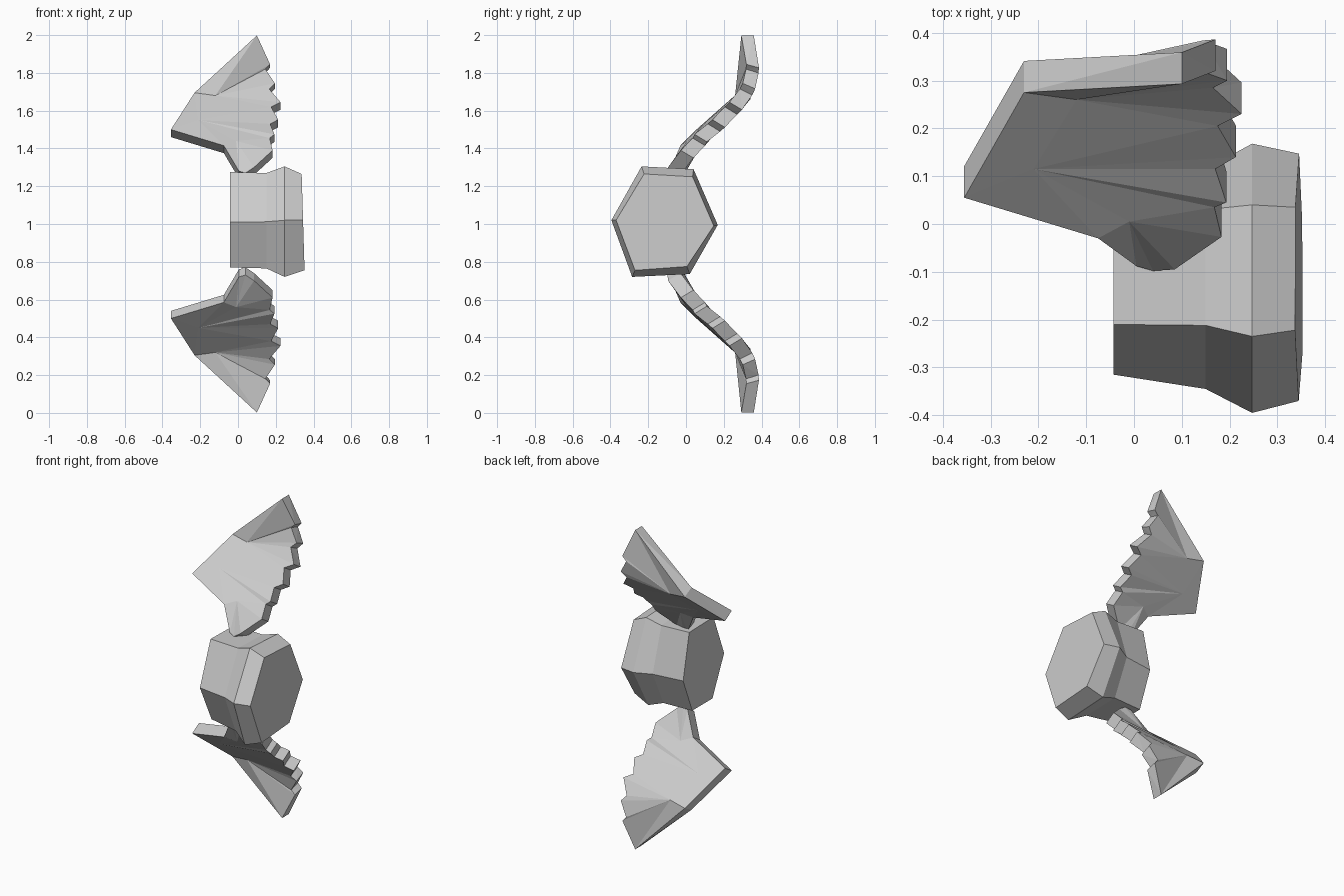
import bpy, bmesh
from mathutils import Vector

cube = bpy.data.objects.get("Cube")
if cube:
    bpy.data.objects.remove(cube, do_unlink=True)

grey = bpy.data.materials.new("plain grey")
grey.use_nodes = True
colour = (0.6, 0.6, 0.6, 1)
grey.diffuse_color = colour
grey.node_tree.nodes["Principled BSDF"].inputs["Base Color"].default_value = colour


def finish(name, bm):
    """Turn a bmesh into a flat shaded object with outward faces."""
    bmesh.ops.recalc_face_normals(bm, faces=bm.faces)
    mesh = bpy.data.meshes.new(name)
    bm.to_mesh(mesh)
    bm.free()
    mesh.materials.append(grey)
    obj = bpy.data.objects.new(name, mesh)
    bpy.context.collection.objects.link(obj)
    return obj


# Body: a six-sided section lofted along x, flaring towards the left end
flare = [(-.395, 1.02), (-.235, 1.305), (.04, 1.29), (.168, .995), (.02, .735), (-.285, .72)]
narrow = [(-.315, 1.01), (-.21, 1.275), (.03, 1.27), (.09, .99), (0, .77), (-.2, .77)]
waist = [(-.345, 1.012), (-.212, 1.27), (.03, 1.262), (.115, .99), (.01, .77), (-.24, .765)]
cap = [(-.37, 1.02), (-.222, 1.265), (.035, 1.25), (.147, .99), (.005, .775), (-.27, .755)]
bm = bmesh.new()
rings = []
for x, tilt, section in ((-.043, 0, narrow), (.15, 0, waist), (.247, 0, flare), (.345, -.03, cap)):
    rings.append([bm.verts.new((x + tilt * (z - 1), y, z)) for y, z in section])
for a, b in zip(rings, rings[1:]):
    for i in range(6):
        j = (i + 1) % 6
        bm.faces.new((a[i], a[j], b[j], b[i]))
bm.faces.new(rings[0])
bm.faces.new(rings[-1])
finish("body", bm)

# Wing: named points of the front surface, joined into creased panels
points = {
    "tip": (.1, .293, 1.998), "shoulder": (-.23, .275, 1.695), "lead": (-.355, .055, 1.5),
    "elbow": (-.075, -.03, 1.415), "root_a": (.005, -.088, 1.28), "root_b": (.04, -.098, 1.27),
    "root_c": (.085, -.095, 1.3), "upper": (-.12, .26, 1.68), "middle": (-.21, .115, 1.55),
    "crease": (-.01, .005, 1.44),
    "t0": (.17, .32, 1.845), "n1": (.145, .318, 1.82), "t1": (.195, .3, 1.745),
    "n2": (.165, .285, 1.715), "t2": (.225, .23, 1.645), "n3": (.175, .205, 1.62),
    "t3": (.213, .14, 1.552), "n4": (.17, .115, 1.53), "t4": (.193, .045, 1.475),
    "n5": (.168, .035, 1.455), "t5": (.183, -.027, 1.39),
}
panels = [
    "tip shoulder upper t0", "shoulder lead middle upper", "lead elbow crease middle",
    "elbow root_a root_b crease", "upper t1 n1 t0", "upper t2 n2 t1",
    "upper middle t3 n3 t2", "middle t4 n4 t3", "middle crease t5 n5 t4",
    "crease root_b root_c t5",
]


def make_wing(name, flip):
    bm = bmesh.new()
    front, back = {}, {}
    for key, p in points.items():
        p = Vector(p)
        drop = .04 * min(1, max(0, (2 - p.z) / .35))
        q = p + Vector((0, .066, -drop))
        if flip:
            p.z, q.z = 2 - p.z, 2 - q.z
        front[key], back[key] = bm.verts.new(p), bm.verts.new(q)
    # Both skins, then walls along every edge used by a single panel
    edges = []
    for panel in panels:
        keys = panel.split()
        bm.faces.new([front[k] for k in keys])
        bm.faces.new([back[k] for k in reversed(keys)])
        edges += list(zip(keys, keys[1:] + keys[:1]))
    for a, b in edges:
        if (b, a) not in edges:
            bm.faces.new((front[b], front[a], back[a], back[b]))
    bmesh.ops.triangulate(bm, faces=bm.faces)
    finish(name, bm)


make_wing("upper_wing", False)
make_wing("lower_wing", True)
